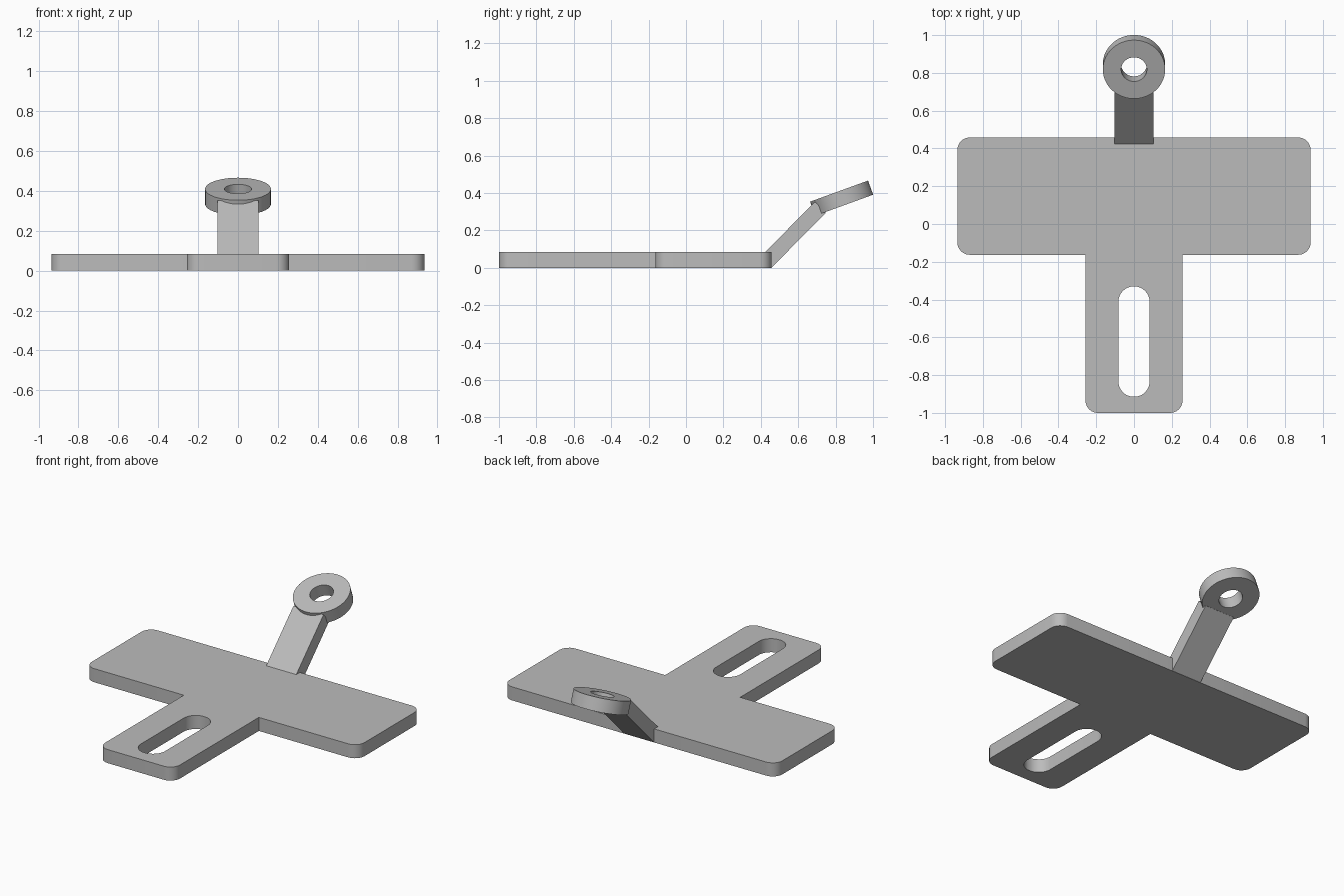
import bpy
from math import cos, sin, pi, radians
from mathutils import Matrix

cube = bpy.data.objects.get("Cube")
if cube:
    bpy.data.objects.remove(cube, do_unlink=True)

THICK = 0.084
TILT = radians(20)

steel = bpy.data.materials.new("plain grey metal")
steel.use_nodes = True
GREY = (0.5, 0.5, 0.5, 1)
steel.diffuse_color = GREY
steel.node_tree.nodes["Principled BSDF"].inputs["Base Color"].default_value = GREY


def arc(cx, cy, r, start, end, steps):
    """Points along an arc, angles in degrees."""
    angles = [radians(start + (end - start) * i / steps) for i in range(steps + 1)]
    return [(cx + r * cos(a), cy + r * sin(a)) for a in angles]


def mirrored(half):
    """Close a right-hand half outline by mirroring it across x = 0."""
    return half + [(-x, y) for x, y in reversed(half)]


def circle(r, steps=64):
    return arc(0, 0, r, 0, 360, steps)[:-1]


def prism(name, loops, thickness, matrix):
    """Flat outline with holes, extruded evenly about its own plane."""
    curve = bpy.data.curves.new(name, "CURVE")
    curve.dimensions = "2D"
    curve.fill_mode = "BOTH"
    curve.extrude = thickness / 2
    for loop in loops:
        spline = curve.splines.new("POLY")
        spline.points.add(len(loop) - 1)
        for point, (x, y) in zip(spline.points, loop):
            point.co = (x, y, 0, 1)
        spline.use_cyclic_u = True
    obj = bpy.data.objects.new(name, curve)
    bpy.context.collection.objects.link(obj)
    obj.matrix_world = matrix
    bpy.ops.object.select_all(action="DESELECT")
    obj.select_set(True)
    bpy.context.view_layer.objects.active = obj
    bpy.ops.object.convert(target="MESH")
    obj = bpy.context.object
    obj.name = name
    obj.data.materials.clear()
    obj.data.materials.append(steel)
    bpy.ops.object.shade_smooth_by_angle(angle=radians(30))
    return obj


# T-shaped base plate with rounded outer corners and a long slot
R = 0.065
wing, stem = 0.935, 0.257
back, step, front = 0.458, -0.163, -1.0
outline = mirrored(
    arc(stem - R, front + R, R, -90, 0, 6)
    + [(stem, step)]
    + arc(wing - R, step + R, R, -90, 0, 6)
    + arc(wing - R, back - R, R, 0, 90, 6)
)
slot_r = 0.083
slot = mirrored(
    arc(0, -0.915 + slot_r, slot_r, -90, 0, 12)[1:]
    + arc(0, -0.33 - slot_r, slot_r, 0, 90, 12)[:-1]
)
prism("base_plate", [outline, slot], THICK, Matrix.Translation((0, 0, THICK / 2)))

# Slanted arm: side profile (y, z) extruded across the width
profile = [(0.457, 0), (0.748, 0.295), (0.69, 0.353), (0.423, THICK), (0.423, 0)]
side_on = Matrix(((0, 0, 1, 0), (1, 0, 0, 0), (0, 1, 0, 0), (0, 0, 0, 1)))
prism("slanted_arm", [profile], 0.206, side_on)

# Tilted ring at the end of the arm
place = Matrix.Translation((0, 0.832, 0.372)) @ Matrix.Rotation(TILT, 4, "X")
prism("eye_ring", [circle(0.165), circle(0.068)], 0.08, place)
